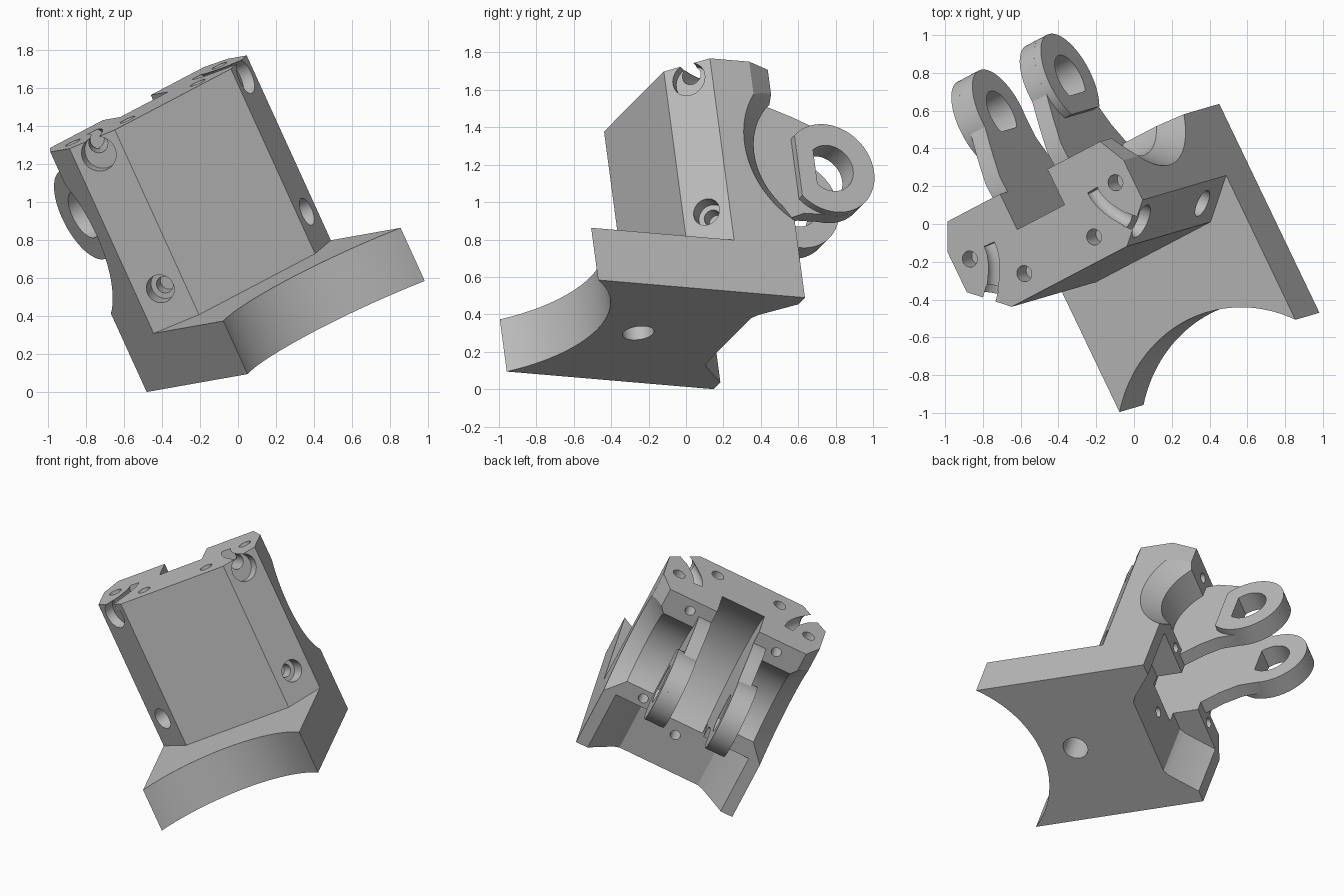
import bpy, bmesh, math
from mathutils import Matrix, Vector

cube = bpy.data.objects.get("Cube")
if cube:
    bpy.data.objects.remove(cube, do_unlink=True)

grey = bpy.data.materials.new("plain grey")
grey.use_nodes = True
grey.diffuse_color = (0.5, 0.5, 0.5, 1)
grey.node_tree.nodes["Principled BSDF"].inputs["Base Color"].default_value = (0.5, 0.5, 0.5, 1)

# Part axes: across, back and up, tilted as one piece
UP = Vector((-0.41, -0.12, 0.90)).normalized()
ACROSS = Vector((0.80, 0.42, 0.427))
ACROSS = (ACROSS - UP * ACROSS.dot(UP)).normalized()
BACK = UP.cross(ACROSS)
TILT = Matrix((ACROSS, BACK, UP)).transposed().to_4x4()

MID = 0.255               # centre plane of the part
HALF = 0.58               # half width
BOTTOM, DECK, TOP = 0.176, 0.485, 1.56
REAR = 0.34


def add_object(name, bm):
    bmesh.ops.recalc_face_normals(bm, faces=bm.faces)
    mesh = bpy.data.meshes.new(name)
    bm.to_mesh(mesh)
    bm.free()
    obj = bpy.data.objects.new(name, mesh)
    bpy.context.collection.objects.link(obj)
    return obj


def prism(name, points, start, end, axis="up"):
    """Extrude a flat outline along the up or the across axis."""
    bm = bmesh.new()
    place = (lambda p, h: (p[0], p[1], h)) if axis == "up" else (lambda p, h: (h, p[0], p[1]))
    low = [bm.verts.new(place(p, start)) for p in points]
    high = [bm.verts.new(place(p, end)) for p in points]
    bm.faces.new(low)
    bm.faces.new(high)
    for i in range(len(points)):
        j = (i + 1) % len(points)
        bm.faces.new((low[i], low[j], high[j], high[i]))
    return add_object(name, bm)


def rod(name, centre, direction, radius, before, after, end_radius=None, sides=40):
    """Cylinder or cone round a point, reaching before and after it along a direction."""
    d = Vector(direction).normalized()
    mid = Vector(centre) + d * (after - before) / 2
    bm = bmesh.new()
    bmesh.ops.create_cone(bm, cap_ends=True, segments=sides, radius1=radius,
                          radius2=end_radius or radius, depth=before + after,
                          matrix=Matrix.Translation(mid) @ d.to_track_quat("Z", "Y").to_matrix().to_4x4())
    return add_object(name, bm)


def arc(cx, cy, r, a0, a1, n=40):
    return [(cx + r * math.cos(a0 + (a1 - a0) * i / n),
             cy + r * math.sin(a0 + (a1 - a0) * i / n)) for i in range(n + 1)]


def combine(target, other, operation):
    mod = target.modifiers.new("cut", "BOOLEAN")
    mod.operation, mod.object, mod.solver = operation, other, "EXACT"
    bpy.context.view_layer.update()
    graph = bpy.context.evaluated_depsgraph_get()
    mesh = bpy.data.meshes.new_from_object(target.evaluated_get(graph))
    target.modifiers.clear()
    target.data = mesh
    bpy.data.objects.remove(other, do_unlink=True)


def cut(target, other):
    combine(target, other, "DIFFERENCE")


# Base plate with the concave front edge
sag = 0.265
radius = (HALF ** 2 + sag ** 2) / (2 * sag)
spread = math.asin(HALF / radius)
front = arc(MID, -0.625 - radius, radius, math.pi / 2 + spread, math.pi / 2 - spread)
body = prism("bracket_body", front + [(MID + HALF, REAR), (MID - HALF, REAR)], BOTTOM, DECK)

# Upright block with chamfered front corners
outline = [(s * x + MID, y) for s, x, y in
           ((-1, HALF, REAR), (-1, HALF, -0.04), (-1, 0.38, -0.22),
            (1, 0.38, -0.22), (1, HALF, -0.04), (1, HALF, REAR))]
combine(body, prism("block", outline, 0.3, TOP), "UNION")

# Sloped notch across the back of the base
notch = [(MID - 0.67, 0.53), (MID - 0.48, 0.325), (MID - 0.33, 0.18), (MID - 0.29, 0.158),
         (MID + 0.29, 0.158), (MID + 0.33, 0.18), (MID + 0.48, 0.325), (MID + 0.67, 0.53)]
cut(body, prism("notch", notch, 0, 0.64))

# Rear upper corner chamfers and round side reliefs with flared mouths
CENTRE = (0.62, 1.07)
for s in (-1, 1):
    cut(body, prism("corner", [(MID + s * 0.65, 0.06), (MID + s * 0.65, 0.5), (MID + s * 0.42, 0.5)],
                    1.07, 2))
    cut(body, rod("flare", (MID + s * HALF, *CENTRE), (-s, 0, 0), 0.53, 0.01, 0.11, 0.41, 96))
    cut(body, rod("relief", (MID + s * 0.5, *CENTRE), (-s, 0, 0), 0.41, 0.03, 0.25, sides=96))
# Deeper middle slot
circle = arc(*CENTRE, 0.693, 0, 2 * math.pi, 96)[:-1]
cut(body, prism("slot", circle, MID - 0.156, MID + 0.156, "across"))

# Pair of hinge lugs, each with a raised outer pad and a flatted hole
PIVOT = (0.75, 1.11)
quarter = math.pi / 2
lug = [(0.16, 0.74), (0.16, 1.42), (0.30, 1.46), (0.43, 1.47), (0.58, 1.42)]
lug += arc(*PIVOT, 0.26, quarter * 1.1, -quarter * 1.1)
lug += [(0.58, 0.85), (0.46, 0.80), (0.34, 0.72)]
pad = arc(*PIVOT, 0.26, -2.39, 2.39)
hole = arc(*PIVOT, 0.135, -2.3, 2.3)
for s in (-1, 1):
    arm = prism("lug", lug, MID + s * 0.156, MID + s * 0.25, "across")
    combine(arm, prism("pad", pad, MID + s * 0.24, MID + s * 0.295, "across"), "UNION")
    cut(arm, prism("hole", hole, MID + s * 0.1, MID + s * 0.4, "across"))
    combine(body, arm, "UNION")

for s in (-1, 1):
    # Counterbored screw holes square to the front chamfers
    inward = (-s, 1, 0)
    low_spot = (MID + s * 0.48, -0.13, 0.69)
    cut(body, rod("counterbore", low_spot, inward, 0.075, 0.2, 0.09))
    cut(body, rod("screw_hole", low_spot, inward, 0.045, 0.1, 0.17))
    cut(body, rod("upper_counterbore", (MID + s * 0.48, -0.13, 1.475), inward, 0.093, 0.2, 0.06))
    # Curved groove in the top, leading out of the upper counterbore
    curve = bpy.data.curves.new("groove", "CURVE")
    curve.dimensions = "3D"
    curve.bevel_depth, curve.bevel_resolution, curve.use_fill_caps = 0.052, 6, True
    line = curve.splines.new("POLY")
    line.points.add(9)
    for i, point in enumerate(line.points):
        t = i / 9
        point.co = (MID + s * (0.47 - 0.13 * math.sin(t * quarter)), -0.13 + 0.26 * t, 1.52, 1)
    tube = bpy.data.objects.new("groove", curve)
    bpy.context.collection.objects.link(tube)
    bpy.context.view_layer.update()
    swept = bpy.data.meshes.new_from_object(tube.evaluated_get(bpy.context.evaluated_depsgraph_get()))
    bpy.data.objects.remove(tube, do_unlink=True)
    bm = bmesh.new()
    bm.from_mesh(swept)
    bmesh.ops.remove_doubles(bm, verts=bm.verts, dist=0.0005)
    cut(body, add_object("groove_cutter", bm))
    # Small holes in the top and in the rear flats
    for x, y in ((0.23, -0.095), (0.48, 0.108)):
        cut(body, rod("top_hole", (MID + s * x, y, TOP), (0, 0, -1), 0.043, 0.1, 0.12))
    for height in (0.705, 1.475):
        cut(body, rod("rear_flat_hole", (MID + s * 0.32, REAR, height), (0, 1, 0), 0.034, 0.12, 0.1))

# Centre hole in the back and blind hole underneath
cut(body, rod("rear_hole", (MID, 0.158, 0.45), (0, 1, 0), 0.035, 0.12, 0.1))
cut(body, rod("under_hole", (MID, -0.38, BOTTOM), (0, 0, 1), 0.085, 0.1, 0.2))

# Tilt the finished part and shade it
body.data.transform(TILT)
low = min(v.co.z for v in body.data.vertices)
body.data.transform(Matrix.Translation((0, 0, -low)))
body.data.materials.clear()
body.data.materials.append(grey)
for face in body.data.polygons:
    face.material_index = 0
bpy.ops.object.select_all(action="DESELECT")
body.select_set(True)
bpy.context.view_layer.objects.active = body
bpy.ops.object.shade_smooth_by_angle(angle=math.radians(25))
